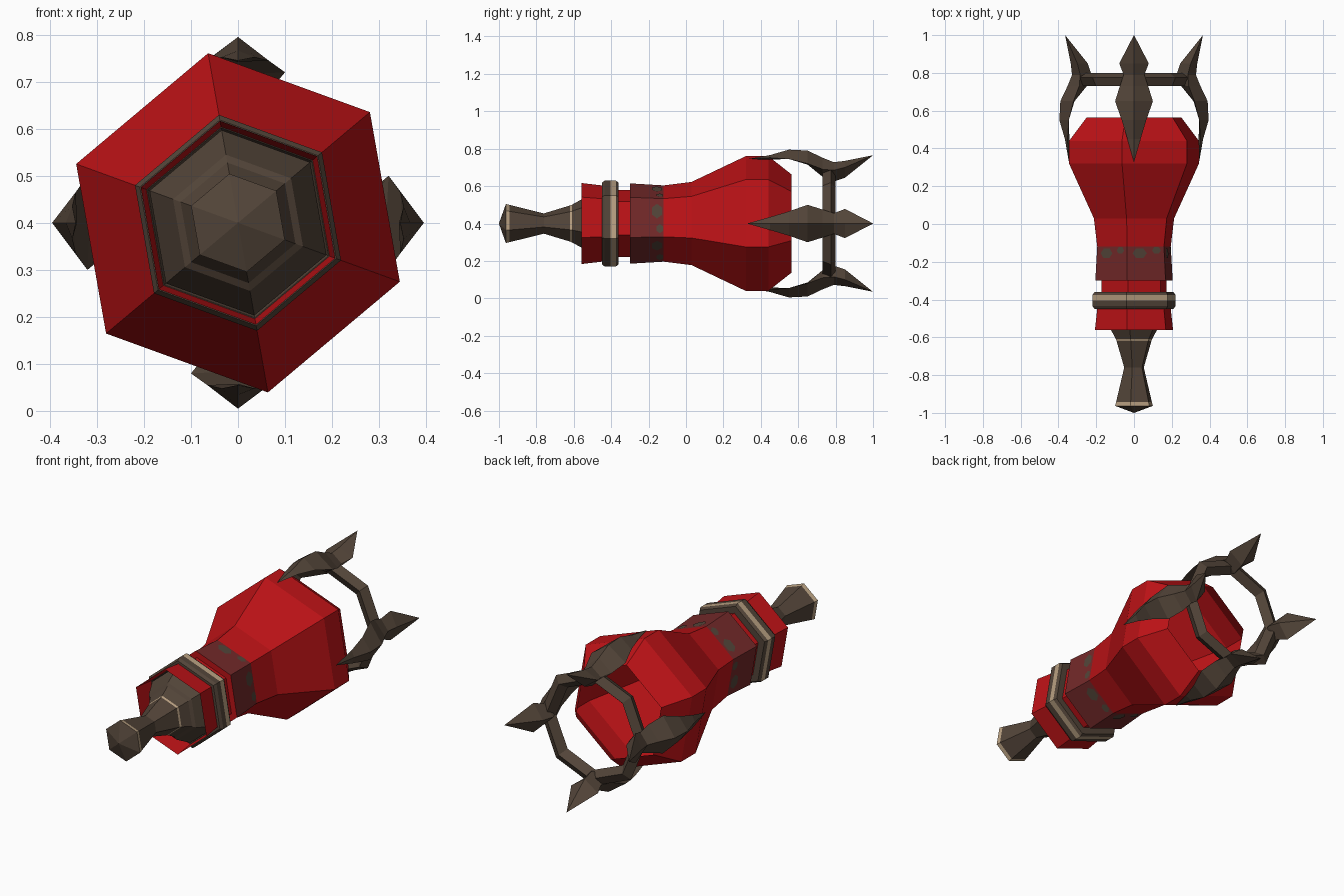
import bpy, bmesh, math
from mathutils import Vector

if "Cube" in bpy.data.objects:
    bpy.data.objects.remove(bpy.data.objects["Cube"])

CZ = 0.4                      # height of the long axis
HEX = math.radians(100)       # rotation of the six-sided parts


def mat(name, rgb):
    m = bpy.data.materials.new(name)
    m.diffuse_color = (*rgb, 1)
    m.use_nodes = True
    m.node_tree.nodes["Principled BSDF"].inputs["Base Color"].default_value = m.diffuse_color
    return m


RED = mat("red", (0.50, 0.006, 0.008))
DUSKY = mat("dusky_red", (0.17, 0.022, 0.022))
BROWN = mat("dark_brown", (0.085, 0.058, 0.040))
TAN = mat("tan", (0.48, 0.35, 0.22))


def finish(name, bm, mats):
    bmesh.ops.remove_doubles(bm, verts=bm.verts, dist=1e-5)
    bmesh.ops.recalc_face_normals(bm, faces=bm.faces)
    me = bpy.data.meshes.new(name)
    bm.to_mesh(me)
    bm.free()
    for m in mats:
        me.materials.append(m)
    ob = bpy.data.objects.new(name, me)
    bpy.context.collection.objects.link(ob)
    return ob


def polar(r, a, y):
    return Vector((r * math.cos(a), y, CZ + r * math.sin(a)))


def lathe(name, profile, mats, slots=None, closed=False, sides=6, start=HEX):
    """Sweep (y, radius) points around the long axis; slots maps segment -> material."""
    bm = bmesh.new()
    rings = [[bm.verts.new(polar(r, start + k * math.tau / sides, y)) for k in range(sides)]
             for y, r in profile]
    n = len(rings)
    for i in range(n if closed else n - 1):
        a, b = rings[i], rings[(i + 1) % n]
        for k in range(sides):
            j = (k + 1) % sides
            f = bm.faces.new((a[k], a[j], b[j], b[k]))
            f.material_index = (slots or {}).get(i, 0)
    return finish(name, bm, mats)


# Body shell, open at both ends, with a dusky band behind the neck step
lathe("body", [(-.56, .22), (-.45, .207), (-.37, .183), (-.30, .183), (-.30, .218),
               (-.12, .207), (.03, .226), (.32, .366), (.44, .366), (.565, .266)],
      [RED, DUSKY], {4: 1})

# Collar band with a tan stripe
lathe("collar_band", [(-.45, .205), (-.45, .222), (-.435, .233), (-.405, .233),
                      (-.375, .233), (-.36, .222), (-.36, .18)],
      [BROWN, TAN], {3: 1}, closed=True)

# Handle with pommel point, waist and flared base
lathe("handle", [(-1.0, .0005), (-.963, .106), (-.943, .101), (-.76, .055), (-.62, .098),
                 (-.61, .102), (-.56, .13), (-.55, .147), (-.45, .20)],
      [BROWN, TAN], {1: 1, 4: 1})

# Worn patches on the dusky band, one thin plate per side
bm = bmesh.new()
for k in range(6):
    a = HEX + math.radians(30 + 60 * k)
    out = Vector((math.cos(a), 0, math.sin(a)))
    side = Vector((-math.sin(a), 0, math.cos(a)))
    for off, yc, w, l in ((.035, -.155, .04, .03), (-.06, -.14, .025, .02)):
        vs = []
        for c in range(6):
            t = c * math.tau / 6
            y = yc + l * math.sin(t)
            r = (.207 + (-.12 - y) / .18 * .011) * math.cos(math.pi / 6) + .003
            p = out * r + side * (off + w * math.cos(t))
            vs.append(bm.verts.new((p.x, y, CZ + p.z)))
        bm.faces.new(vs)
finish("band_patches", bm, [BROWN])

# Crown ring with a wedge section
lathe("crown_ring", [(.73, .285), (.775, .31), (.80, .265), (.76, .23)],
      [BROWN], closed=True, sides=8, start=0)

# Four prongs: y, outer ridge, edge radius, inner ridge, half width
SECTIONS = [(.33, .345, .345, .345, .001), (.45, .366, .352, .342, .035),
            (.55, .395, .345, .350, .065), (.65, .390, .320, .315, .10),
            (.73, .352, .290, .250, .075), (.79, .328, .285, .225, .055),
            (.85, .335, .300, .245, .078), (1.0, .365, .365, .365, .0005)]


def prong(name, a):
    bm = bmesh.new()
    out = Vector((math.cos(a), 0, math.sin(a)))
    side = Vector((-math.sin(a), 0, math.cos(a)))
    rows = []
    for y, ro, rm, ri, w in SECTIONS:
        base = Vector((0, y, CZ))
        rows.append([bm.verts.new(base + out * r + side * s)
                     for r, s in ((ro, 0), (rm, w), (ri, 0), (rm, -w))])
    for p, q in zip(rows, rows[1:]):
        for k in range(4):
            j = (k + 1) % 4
            bm.faces.new((p[k], p[j], q[j], q[k]))
    finish(name, bm, [BROWN])


for i, label in enumerate(("right", "top", "left", "bottom")):
    prong(label + "_prong", i * math.pi / 2)
